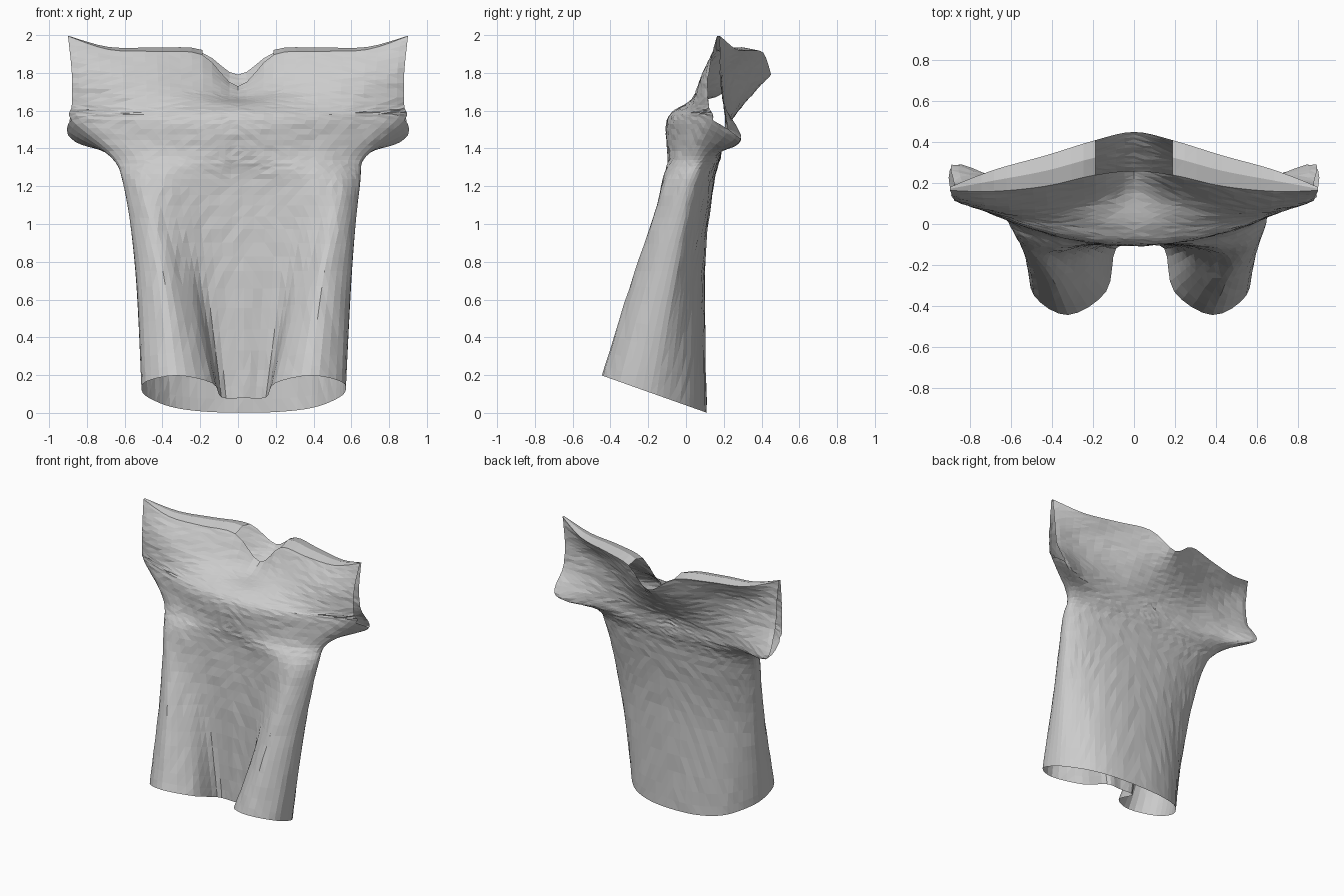
import bpy
import bmesh
import random
from mathutils import Vector

random.seed(4)
SUB = 4          # samples between control points across the cloth
ROWS = 7         # samples between sections up the cloth
HALF = 5         # control points from centre to side
EVEN = (0, .21, .48, .76, 1)      # spacing across the chest
ROUND = (0, .37, .67, .87, 1)     # spacing around the body


def lerp(a, b, t):
    return a + (b - a) * t


def spline(a, b, c, d, t):
    """Catmull-Rom point between b and c."""
    return 0.5 * (2 * b + (c - a) * t + (2 * a - 5 * b + 4 * c - d) * t ** 2
                  + (3 * b - a - 3 * c + d) * t ** 3)


def half_panel(width, spacing, depths, centre_z, side_z, power, tilt, tip):
    """Control points from the centre of a panel to its left side."""
    points = []
    for f, y in zip(spacing, depths):
        z = lerp(centre_z, side_z, f ** power) - tilt * y
        points.append(Vector((f * width, y, z)))
    points[-1].z += tip
    return points


def mirrored(points):
    return [Vector((-p.x, p.y, p.z)) for p in points]


def section(width, z, front_y, back_y, front_x=EVEN, back_x=EVEN, back_z=None,
            side_z=None, power=1, tilt=0, shift=0, tip=0, droop=0):
    """Closed ring of control points: front from right to left, then back."""
    back_z = z if back_z is None else back_z
    side_z = z if side_z is None else side_z
    front = half_panel(width, front_x, front_y, z, side_z, power, tilt, tip)
    back = half_panel(width, back_x, back_y, back_z, side_z - droop, power, tilt, tip)
    ring = mirrored(front[:0:-1]) + front + back[::-1] + mirrored(back[1:])
    return [p + Vector((shift, 0, 0)) for p in ring]


# hem with two draped lobes
hem = section(.535, .04, (-.11, -.12, -.33, -.445, -.35), (.11, .095, .04, -.06, -.19),
              front_x=(0, .22, .31, .66, .97), back_x=ROUND, tilt=.355, shift=.03)
waist = section(.57, .75, (-.1, -.11, -.19, -.27, -.19), (.1, .09, .05, 0, -.07),
                front_x=(0, .35, .55, .75, .96), back_x=ROUND, shift=.03)
ribs = section(.615, 1.2, (-.08, -.1, -.13, -.11, -.03), (.145, .14, .12, .09, .04),
               front_x=ROUND, back_x=ROUND, shift=.02)
armpit = section(.66, 1.36, (-.095, -.095, -.08, -.04, .05), (.185, .18, .18, .17, .14))
# sleeve underside, curling back and down from the front edge
underarm = section(.88, 1.55, (-.1, -.09, -.045, .04, .14), (.2, .2, .2, .23, .29),
                   back_z=1.48, droop=.1)
ledge = section(.88, 1.63, (-.01, -.01, .01, .05, .12), (.28, .265, .22, .2, .2),
                back_z=1.6)
# slumped upper chest and overhanging back
slump = section(.88, 1.67, (.15, .13, .09, .08, .12), (.375, .345, .26, .2, .18),
                back_z=1.71, side_z=1.8, power=.6)
# shoulder line and neckline
shoulders = section(.9, 1.73, (.26, .24, .185, .16, .165), (.45, .41, .335, .265, .18),
                    back_z=1.79, side_z=1.93, power=.12, tip=.065)

sections = [hem, waist, ribs, armpit, underarm, ledge, slump, shoulders]
SLEEVE_ROW = sections.index(underarm) * ROWS


def smooth_ring(ring):
    n = len(ring)
    return [spline(ring[i - 1], ring[i], ring[(i + 1) % n], ring[(i + 2) % n], s / SUB)
            for i in range(n) for s in range(SUB)]


def smooth_rows(rows):
    last = len(rows) - 1
    result = []
    for r in range(last):
        four = [rows[max(0, min(last, r + k))] for k in (-1, 0, 1, 2)]
        for s in range(ROWS):
            result.append([spline(*pts, s / ROWS) for pts in zip(*four)])
    return result + [rows[-1]]


grid = smooth_rows([smooth_ring(ring) for ring in sections])
bm = bmesh.new()
verts = []
for r, row in enumerate(grid):
    # small cloth wrinkles, none on the hem and neckline
    amount = .003 if 0 < r < len(grid) - 1 else 0
    verts.append([bm.verts.new(p + Vector((0, random.uniform(-amount, amount), 0)))
                  for p in row])

count = len(verts[0])
span = 2 * (HALF - 1) * SUB          # samples across one panel
side_l = range(span, span + SUB)
side_r = range(count - SUB, count)

# front and back panels, joined at the sides up to the sleeve openings
for r in range(len(verts) - 1):
    for i in range(count):
        if r >= SLEEVE_ROW and (i in side_l or i in side_r):
            continue
        j = (i + 1) % count
        bm.faces.new((verts[r][i], verts[r][j], verts[r + 1][j], verts[r + 1][i]))

# slightly arched shoulder strips on both sides of the neck hole
front_edge = verts[-1][:span + 1]
back_edge = verts[-1][count - SUB:span + SUB - 1:-1]
for steps in (range(span // 2 - SUB + 1), range(span // 2 + SUB, span + 1)):
    ridge = {}
    for i in steps:
        middle = (front_edge[i].co + back_edge[i].co) / 2
        depth = back_edge[i].co.y - front_edge[i].co.y
        ridge[i] = bm.verts.new(middle + Vector((0, 0, depth * .12)))
    for i in steps[:-1]:
        bm.faces.new((front_edge[i], front_edge[i + 1], ridge[i + 1], ridge[i]))
        bm.faces.new((ridge[i], ridge[i + 1], back_edge[i + 1], back_edge[i]))

bmesh.ops.triangulate(bm, faces=bm.faces[:])

cube = bpy.data.objects.get("Cube")
if cube:
    bpy.data.objects.remove(cube, do_unlink=True)

cloth = bpy.data.materials.new("light grey cloth")
cloth.use_nodes = True
grey = (.6, .6, .6, 1)
cloth.diffuse_color = grey
cloth.node_tree.nodes["Principled BSDF"].inputs["Base Color"].default_value = grey

mesh = bpy.data.meshes.new("shirt")
bm.to_mesh(mesh)
bm.free()
mesh.materials.append(cloth)
shirt = bpy.data.objects.new("shirt", mesh)
bpy.context.collection.objects.link(shirt)
